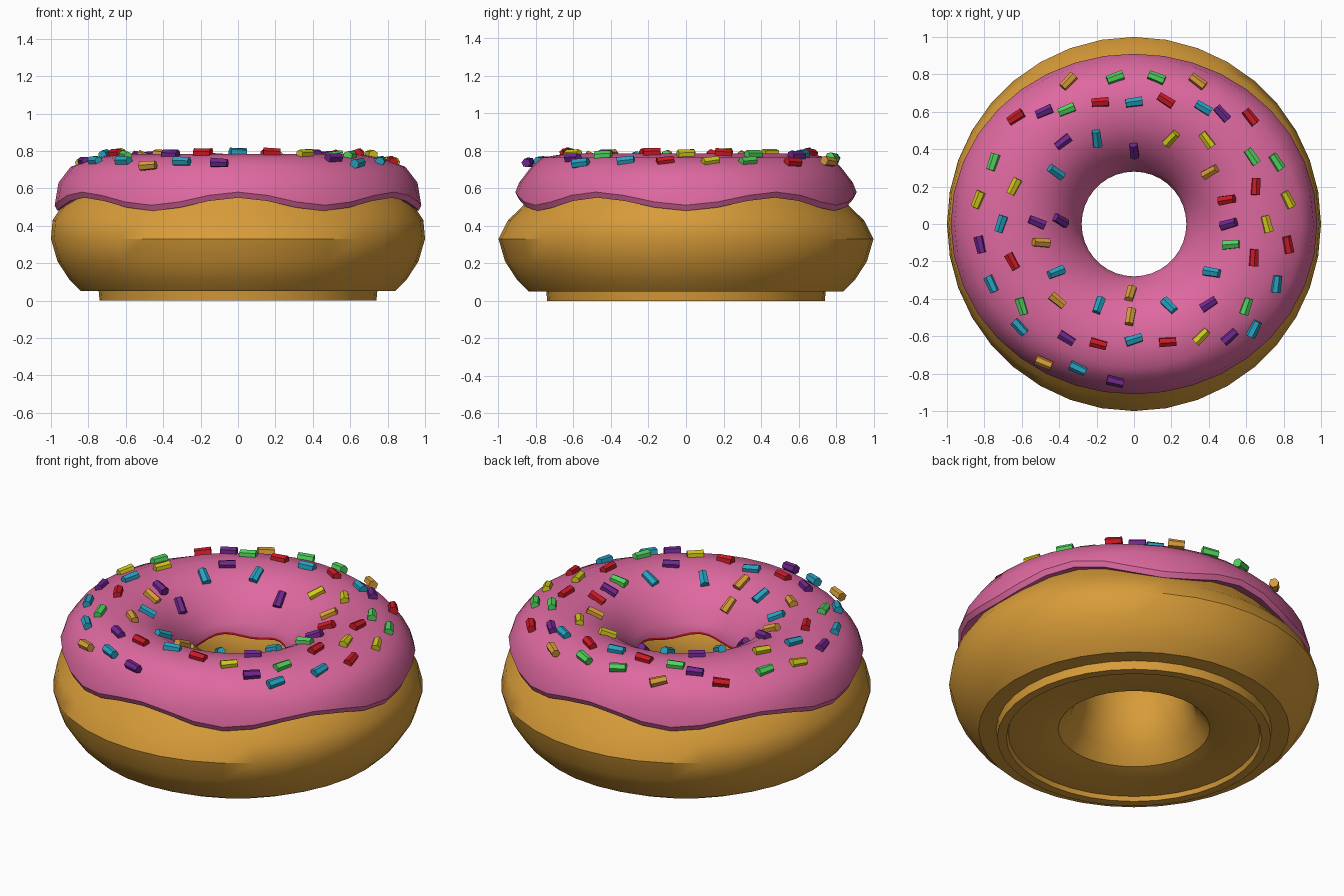
import bpy, bmesh, math, random
from mathutils import Matrix, Vector

if "Cube" in bpy.data.objects:
    bpy.data.objects.remove(bpy.data.objects["Cube"])

random.seed(4)
SEG = 36


def material(name, rgb):
    m = bpy.data.materials.new(name)
    m.diffuse_color = (*rgb, 1)
    m.use_nodes = True
    m.node_tree.nodes["Principled BSDF"].inputs["Base Color"].default_value = m.diffuse_color
    return m


dough_mat = material("golden_dough", (0.68, 0.33, 0.04))
icing_mat = material("pink_icing", (0.73, 0.14, 0.35))
MATS = {
    "red": material("red", (0.6, 0.01, 0.02)),
    "yellow": material("yellow", (0.65, 0.58, 0.01)),
    "green": material("green", (0.08, 0.65, 0.11)),
    "teal": material("teal", (0.02, 0.36, 0.54)),
    "purple": material("purple", (0.16, 0.02, 0.27)),
    "orange": dough_mat,
}


def finish(bm, name, mats, smooth=True):
    bmesh.ops.recalc_face_normals(bm, faces=bm.faces)
    me = bpy.data.meshes.new(name)
    bm.to_mesh(me)
    bm.free()
    ob = bpy.data.objects.new(name, me)
    bpy.context.collection.objects.link(ob)
    for m in mats:
        me.materials.append(m)
    if smooth:
        bpy.ops.object.select_all(action='DESELECT')
        ob.select_set(True)
        bpy.context.view_layer.objects.active = ob
        bpy.ops.object.shade_smooth_by_angle(angle=math.radians(35))
    return ob


def revolve(name, profile, mats, painted_band=None):
    """Closed ring swept from profile(angle) -> list of (r, z)."""
    bm = bmesh.new()
    rings = []
    for i in range(SEG):
        a = 2 * math.pi * i / SEG
        rings.append([bm.verts.new((r * math.cos(a), r * math.sin(a), z))
                      for r, z in profile(a)])
    n = len(rings[0])
    for i in range(SEG):
        p, q = rings[i], rings[(i + 1) % SEG]
        for j in range(n):
            k = (j + 1) % n
            f = bm.faces.new((p[j], q[j], q[k], p[k]))
            if j == painted_band:
                f.material_index = 1
    return finish(bm, name, mats)


# Dough: flattened ring with a shallow raised foot underneath
def dough_profile(a):
    s = 0.035 * math.cos(2 * a)
    return [(0.69, 0.0), (0.74, 0.0), (0.745, 0.05), (0.84, 0.05), (0.90, 0.11),
            (0.965, 0.21), (1.0, 0.33), (0.97 + s * 0.6, 0.43), (0.91 + s, 0.5),
            (0.86 + s, 0.57), (0.74, 0.69), (0.62, 0.72), (0.48, 0.69),
            (0.36, 0.58), (0.30, 0.48), (0.285, 0.38), (0.30, 0.25),
            (0.34, 0.14), (0.41, 0.055), (0.52, 0.025), (0.68, 0.025)]


revolve("dough", dough_profile, [dough_mat])

# Icing: wavy shell over the top and down into the hole
TOP = [(0.88, 0.715), (0.77, 0.763), (0.64, 0.785), (0.52, 0.762),
       (0.43, 0.715), (0.35, 0.635), (0.30, 0.56)]


def icing_profile(a):
    R = 0.945 + 0.035 * math.cos(2 * a)
    e = 0.535 - 0.035 * math.cos(6 * a)
    h = 0.495 + 0.015 * math.cos(5 * a)
    top = [(R - 0.085, 0.715)] + TOP[1:]
    return ([(R - 0.10, e + 0.01), (R - 0.015, e - 0.02), (R, e + 0.01),
             (R - 0.02, 0.63)] + top +
            [(0.28, h + 0.014), (0.281, h), (0.31, h), (0.40, 0.60), (0.62, 0.70)])


revolve("icing", icing_profile, [icing_mat, MATS["red"]], painted_band=11)

# Sprinkles: short six-sided rods lying on the icing
SPOTS = {
    "red": [-.18, .65, .17, .66, .62, .57, -.63, .57, .65, .2, .5, .13, .82, -.11,
            .64, -.18, -.65, -.2, .18, -.63, -.19, -.64],
    "yellow": [-.64, .2, -.83, .13, .2, .46, .39, .45, .82, .13, .71, 0, .36, -.6],
    "green": [-.1, .78, .12, .78, -.36, .61, -.75, .33, .76, .33, .52, -.11,
              .6, -.44, -.6, -.44, .63, .36],
    "teal": [0, .65, .37, .62, -.2, .46, -.42, .28, -.71, 0, .42, -.26, .76, -.32,
             -.76, -.32, -.42, -.26, .19, -.44, -.19, -.44, 0, -.62, .64, -.56,
             -.61, -.55, -.3, -.77],
    "purple": [0, .4, -.38, .44, -.48, .6, .47, .59, .51, 0, -.52, .01, -.4, .02,
               -.82, -.11, .4, -.43, .51, -.6, -.36, -.61, -.1, -.84],
    "orange": [-.35, .76, .34, .76, .41, .28, -.5, -.1, -.41, -.41, -.02, -.38,
               -.02, -.5, -.48, -.74],
}


def icing_height(r):
    for (r1, z1), (r2, z2) in zip(TOP, TOP[1:]):
        if r2 <= r <= r1:
            return z2 + (z1 - z2) * (r - r2) / (r1 - r2), (z1 - z2) / (r1 - r2)
    return 0.715, -0.4


for colour, xy in SPOTS.items():
    bm = bmesh.new()
    for x, y in zip(xy[::2], xy[1::2]):
        r = math.hypot(x, y)
        z, slope = icing_height(r)
        out = Vector((x / r, y / r, slope)).normalized()
        side = Vector((-y / r, x / r, 0))
        up = out.cross(side)
        # inner sprinkles point outward, outer ones follow the ring
        t = random.uniform(-0.4, 0.4) + (0 if r < 0.56 else math.pi / 2)
        axis = out * math.cos(t) + side * math.sin(t)
        rot = Matrix((axis.cross(up), up, axis)).transposed().to_4x4()
        m = Matrix.Translation(Vector((x, y, z)) + up * 0.008) @ rot
        bmesh.ops.create_cone(bm, cap_ends=True, segments=6, radius1=0.027,
                              radius2=0.024, depth=0.09, matrix=m)
    finish(bm, colour + "_sprinkles", [MATS[colour]], smooth=False)
